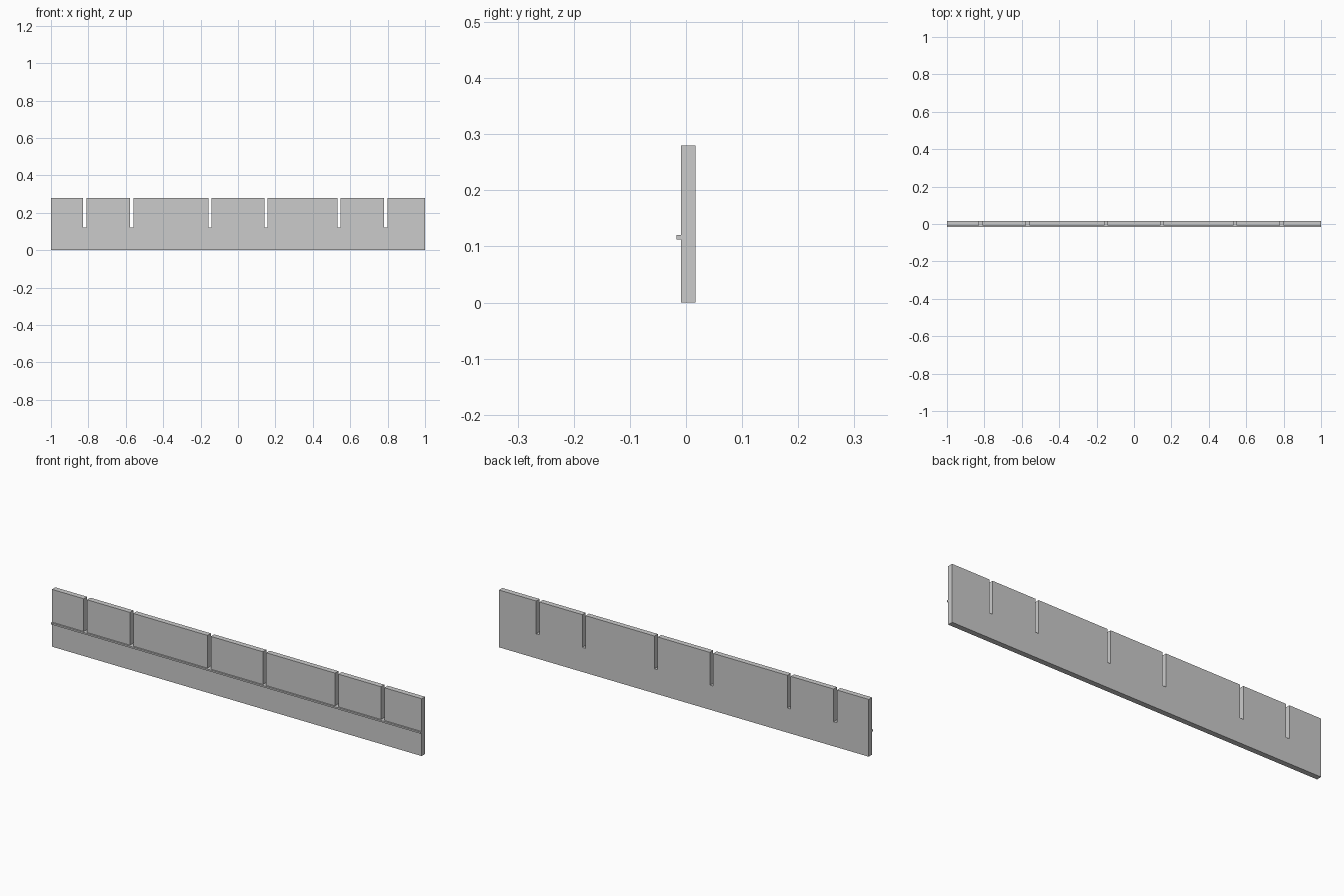
import bpy, bmesh

if "Cube" in bpy.data.objects:
    bpy.data.objects.remove(bpy.data.objects["Cube"])

TOP, SLOT_Z = 0.28, 0.12
Y_FRONT, Y_BACK = -0.009, 0.017
SLOT_W = 0.018
SLOTS = [-0.819, -0.569, -0.150, 0.150, 0.540, 0.789]


def extrude_profile(name, points, vector):
    """Make a solid by extruding a closed planar outline."""
    bm = bmesh.new()
    face = bm.faces.new([bm.verts.new(p) for p in points])
    ext = bmesh.ops.extrude_face_region(bm, geom=[face])
    verts = [g for g in ext["geom"] if isinstance(g, bmesh.types.BMVert)]
    bmesh.ops.translate(bm, verts=verts, vec=vector)
    bmesh.ops.recalc_face_normals(bm, faces=bm.faces)
    mesh = bpy.data.meshes.new(name)
    bm.to_mesh(mesh)
    bm.free()
    obj = bpy.data.objects.new(name, mesh)
    bpy.context.collection.objects.link(obj)
    return obj


# Long board with open slots cut down from its top edge
outline = [(-1, 0), (-1, TOP)]
for x in SLOTS:
    a, b = x - SLOT_W / 2, x + SLOT_W / 2
    outline += [(a, TOP), (a, SLOT_Z), (b, SLOT_Z), (b, TOP)]
outline += [(1, TOP), (1, 0)]
extrude_profile("slotted_board", [(x, Y_FRONT, z) for x, z in outline],
                (0, Y_BACK - Y_FRONT, 0))

# Thin rail along the front, just below the slots
rail = [(Y_FRONT, 0.112), (-0.017, 0.112), (-0.017, 0.12), (Y_FRONT, 0.12)]
extrude_profile("front_rail", [(-1, y, z) for y, z in rail], (2, 0, 0))
